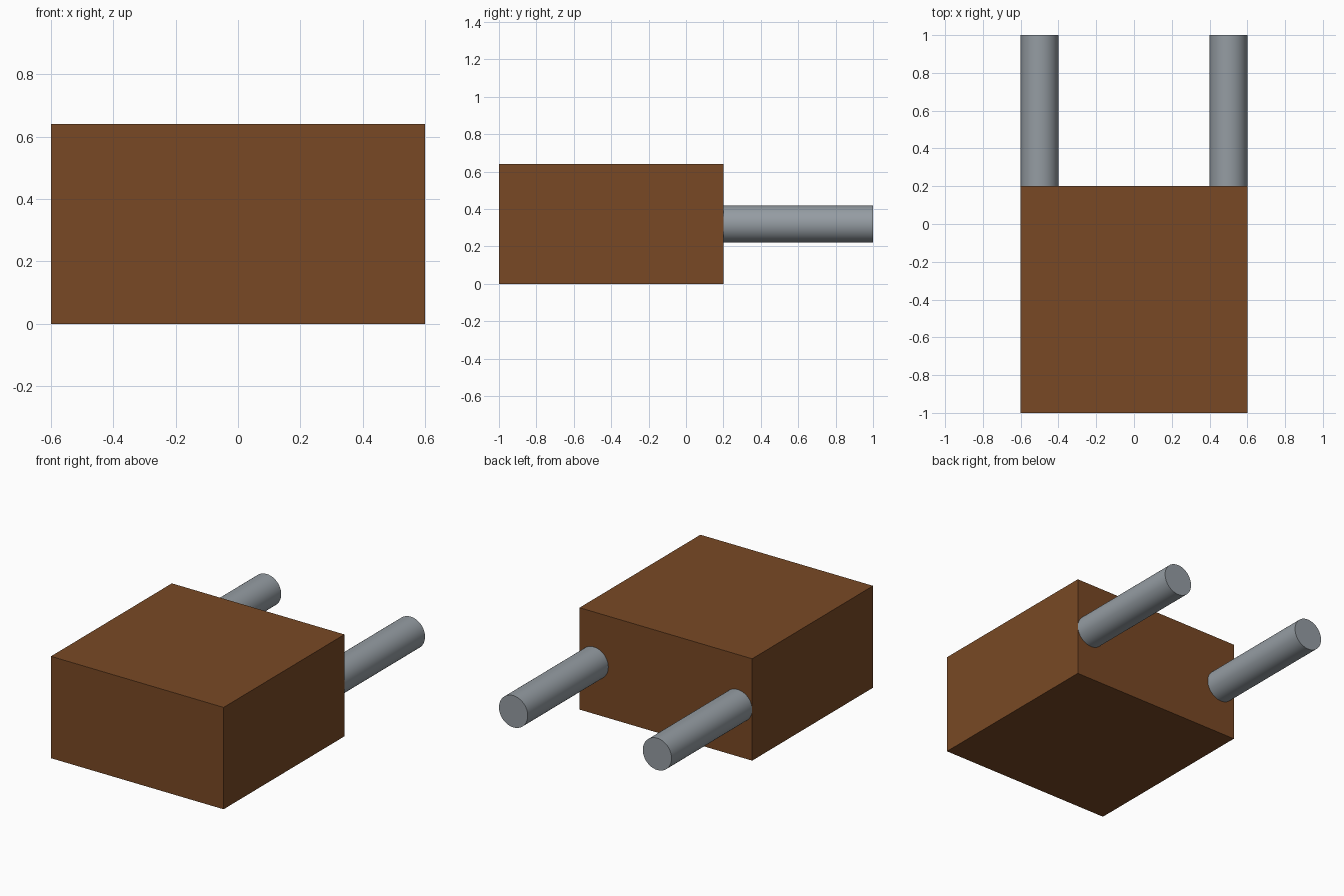
import bpy
from math import radians

cube = bpy.data.objects.get("Cube")
if cube:
    bpy.data.objects.remove(cube, do_unlink=True)


def make_material(name, rgb):
    mat = bpy.data.materials.new(name)
    mat.use_nodes = True
    color = (*rgb, 1.0)
    mat.diffuse_color = color
    mat.node_tree.nodes["Principled BSDF"].inputs["Base Color"].default_value = color
    return mat


brown = make_material("brown", (0.19, 0.066, 0.018))
steel = make_material("steel grey", (0.30, 0.335, 0.365))

# Solid block body
bpy.ops.mesh.primitive_cube_add(size=1, location=(0, -0.4, 0.32))
body = bpy.context.object
body.name = "body_block"
body.scale = (1.2, 1.2, 0.64)
bpy.ops.object.transform_apply(location=False, rotation=False, scale=True)
body.data.materials.append(brown)

# Pair of round pins standing out of the back, flush with the block sides
for side, x in (("left", 0.5), ("right", -0.5)):
    bpy.ops.mesh.primitive_cylinder_add(
        vertices=48, radius=0.1, depth=0.8,
        location=(x, 0.6, 0.32), rotation=(radians(90), 0, 0))
    pin = bpy.context.object
    pin.name = side + "_pin"
    pin.data.materials.append(steel)
    bpy.ops.object.shade_smooth_by_angle(angle=radians(30))
